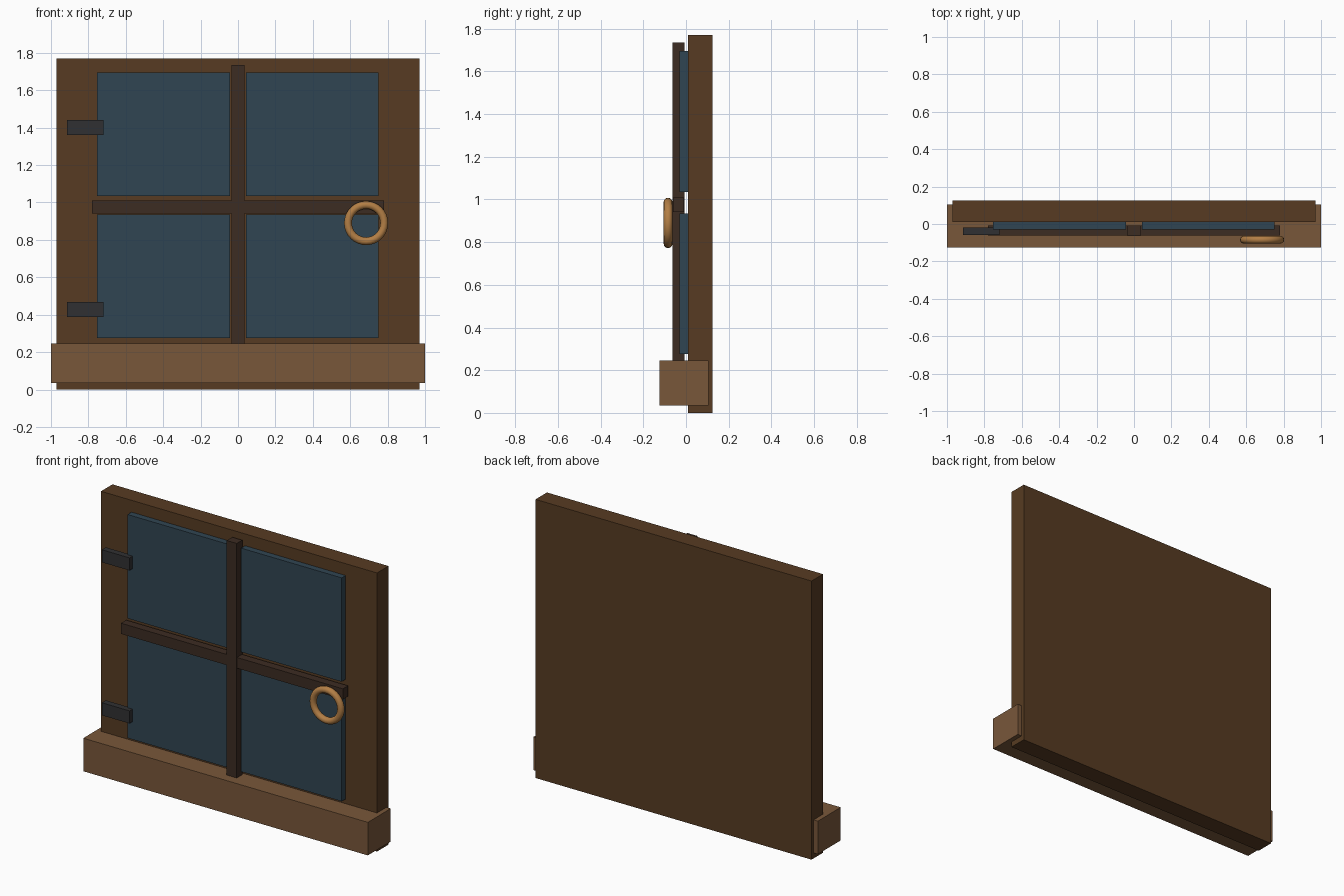
import bpy
import math

cube = bpy.data.objects.get("Cube")
if cube:
    bpy.data.objects.remove(cube, do_unlink=True)


def material(name, rgb):
    m = bpy.data.materials.new(name)
    m.use_nodes = True
    m.diffuse_color = (*rgb, 1)
    m.node_tree.nodes["Principled BSDF"].inputs["Base Color"].default_value = (*rgb, 1)
    return m


dark_wood = material("dark wood", (0.095, 0.044, 0.016))
sill_wood = material("sill wood", (0.19, 0.095, 0.042))
bar_wood = material("bar wood", (0.045, 0.025, 0.016))
glass = material("blue glass", (0.03, 0.06, 0.085))
iron = material("dark iron", (0.03, 0.03, 0.032))
brass = material("brass", (0.45, 0.21, 0.06))


def box(name, x, y, z, mat):
    """Box from (low, high) extents on each axis."""
    bpy.ops.mesh.primitive_cube_add(size=1, location=[(a + b) / 2 for a, b in (x, y, z)])
    ob = bpy.context.object
    ob.name = name
    ob.scale = [b - a for a, b in (x, y, z)]
    bpy.ops.object.transform_apply(location=False, rotation=False, scale=True)
    ob.data.materials.append(mat)
    return ob


# Backing panel and sill
box("back_panel", (-0.97, 0.97), (0.01, 0.125), (0, 1.77), dark_wood)
box("sill", (-1, 1), (-0.125, 0.105), (0.035, 0.245), sill_wood)

# Four panes
for side, x in (("right", (-0.755, -0.043)), ("left", (0.043, 0.75))):
    for level, z in (("lower", (0.275, 0.935)), ("upper", (1.035, 1.695))):
        box(f"{level}_{side}_pane", x, (-0.03, 0.012), z, glass)

# Crossing bars
box("upright_bar", (-0.035, 0.035), (-0.063, -0.007), (0.215, 1.735), bar_wood)
box("cross_bar", (-0.78, 0.78), (-0.061, -0.009), (0.942, 1.01), bar_wood)

# Hinges
for level, z in (("lower", 0.428), ("upper", 1.4)):
    box(f"{level}_hinge", (-0.915, -0.72), (-0.06, -0.02), (z - 0.04, z + 0.04), iron)

# Ring handle
bpy.ops.mesh.primitive_torus_add(major_radius=0.097, minor_radius=0.021,
                                 major_segments=32, minor_segments=12,
                                 location=(0.685, -0.084, 0.89),
                                 rotation=(math.pi / 2, 0, 0))
ring = bpy.context.object
ring.name = "ring_handle"
ring.data.materials.append(brass)
bpy.ops.object.shade_smooth()
